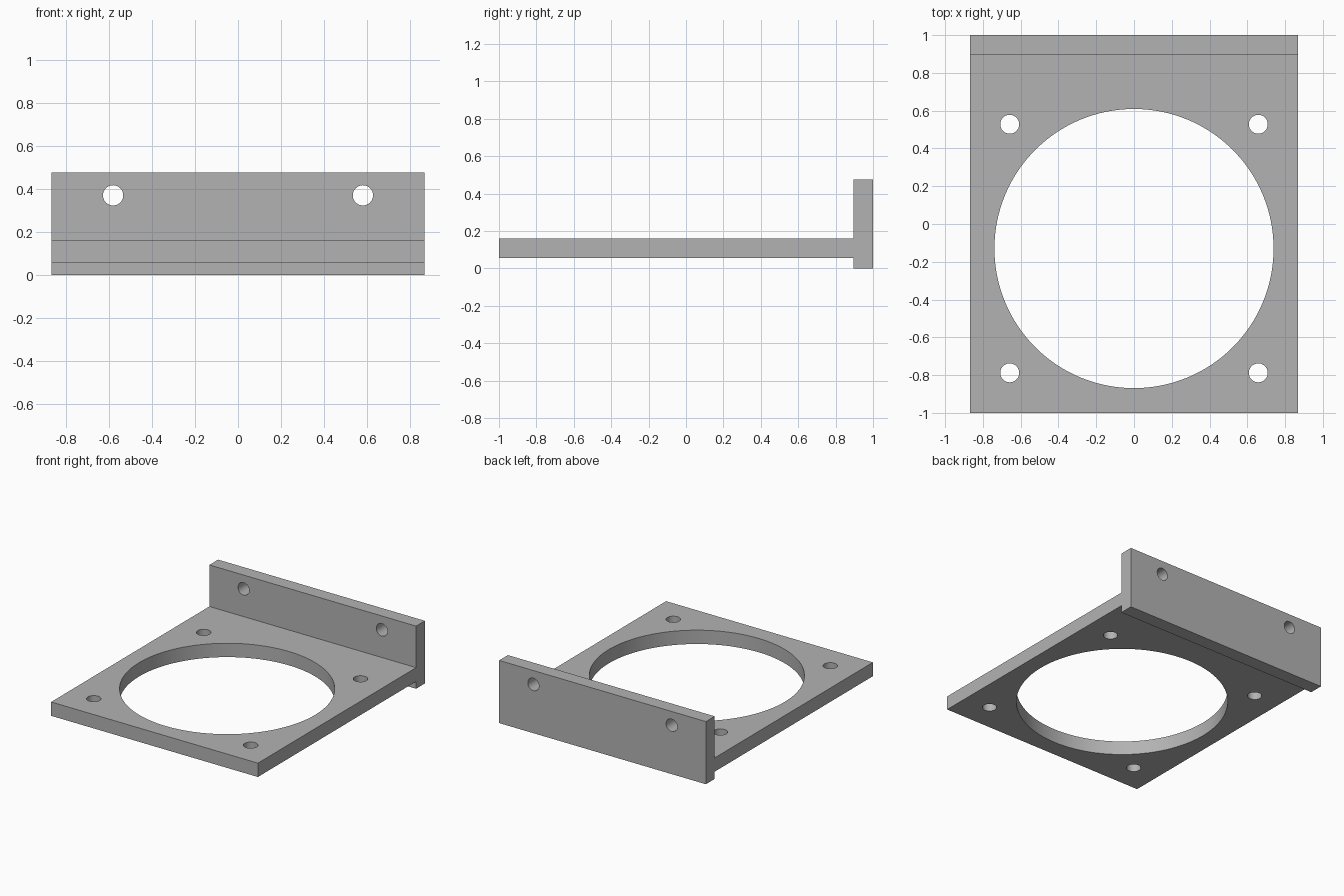
import bpy
import bmesh
import math

if "Cube" in bpy.data.objects:
    bpy.data.objects.remove(bpy.data.objects["Cube"], do_unlink=True)

HALF_WIDTH = 0.867
PLATE_BOTTOM, PLATE_TOP = 0.055, 0.16
FLANGE_FRONT, FLANGE_TOP = 0.895, 0.475
OPENING_Y = -0.13
BOLT_OFFSET = 0.658

grey = bpy.data.materials.new("plain grey")
grey.use_nodes = True
colour = (0.45, 0.45, 0.45, 1)
grey.diffuse_color = colour
grey.node_tree.nodes["Principled BSDF"].inputs["Base Color"].default_value = colour


def extrude_profile(name, profile):
    """Extrude a (y, z) side profile across the full width."""
    bm = bmesh.new()
    face = bm.faces.new([bm.verts.new((-HALF_WIDTH, y, z)) for y, z in profile])
    result = bmesh.ops.extrude_face_region(bm, geom=[face])
    moved = [v for v in result["geom"] if isinstance(v, bmesh.types.BMVert)]
    bmesh.ops.translate(bm, verts=moved, vec=(2 * HALF_WIDTH, 0, 0))
    bmesh.ops.recalc_face_normals(bm, faces=bm.faces)
    mesh = bpy.data.meshes.new(name)
    bm.to_mesh(mesh)
    bm.free()
    obj = bpy.data.objects.new(name, mesh)
    bpy.context.collection.objects.link(obj)
    mesh.materials.append(grey)
    return obj


def drill(target, location, radius, sides, tilt=0):
    """Cut a round through hole and remove the cutter."""
    bpy.ops.mesh.primitive_cylinder_add(vertices=sides, radius=radius, depth=0.4,
                                        location=location, rotation=(tilt, 0, 0))
    cutter = bpy.context.object
    cutter.hide_render = True
    cutter.data.materials.append(grey)
    cut = target.modifiers.new("hole", "BOOLEAN")
    cut.operation = "DIFFERENCE"
    cut.solver = "EXACT"
    cut.object = cutter
    bpy.ops.object.select_all(action="DESELECT")
    target.select_set(True)
    bpy.context.view_layer.objects.active = target
    bpy.ops.object.modifier_apply(modifier=cut.name)
    bpy.data.objects.remove(cutter, do_unlink=True)


# Plate and upright flange in one T-shaped section
bracket = extrude_profile("mounting_bracket", [
    (-1, PLATE_BOTTOM), (FLANGE_FRONT, PLATE_BOTTOM), (FLANGE_FRONT, 0), (1, 0),
    (1, FLANGE_TOP), (FLANGE_FRONT, FLANGE_TOP), (FLANGE_FRONT, PLATE_TOP), (-1, PLATE_TOP),
])

# Large round opening
plate_middle = (PLATE_BOTTOM + PLATE_TOP) / 2
drill(bracket, (0, OPENING_Y, plate_middle), 0.739, 128)

# Bolt holes in the plate corners and screw holes in the flange
for side in (-1, 1):
    for end in (-1, 1):
        drill(bracket, (side * BOLT_OFFSET, OPENING_Y + end * BOLT_OFFSET, plate_middle), 0.05, 48)
    drill(bracket, (side * 0.58, 0.95, 0.37), 0.047, 48, math.pi / 2)

bpy.ops.object.select_all(action="DESELECT")
bracket.select_set(True)
bpy.context.view_layer.objects.active = bracket
bpy.ops.object.shade_smooth_by_angle(angle=math.radians(30))
